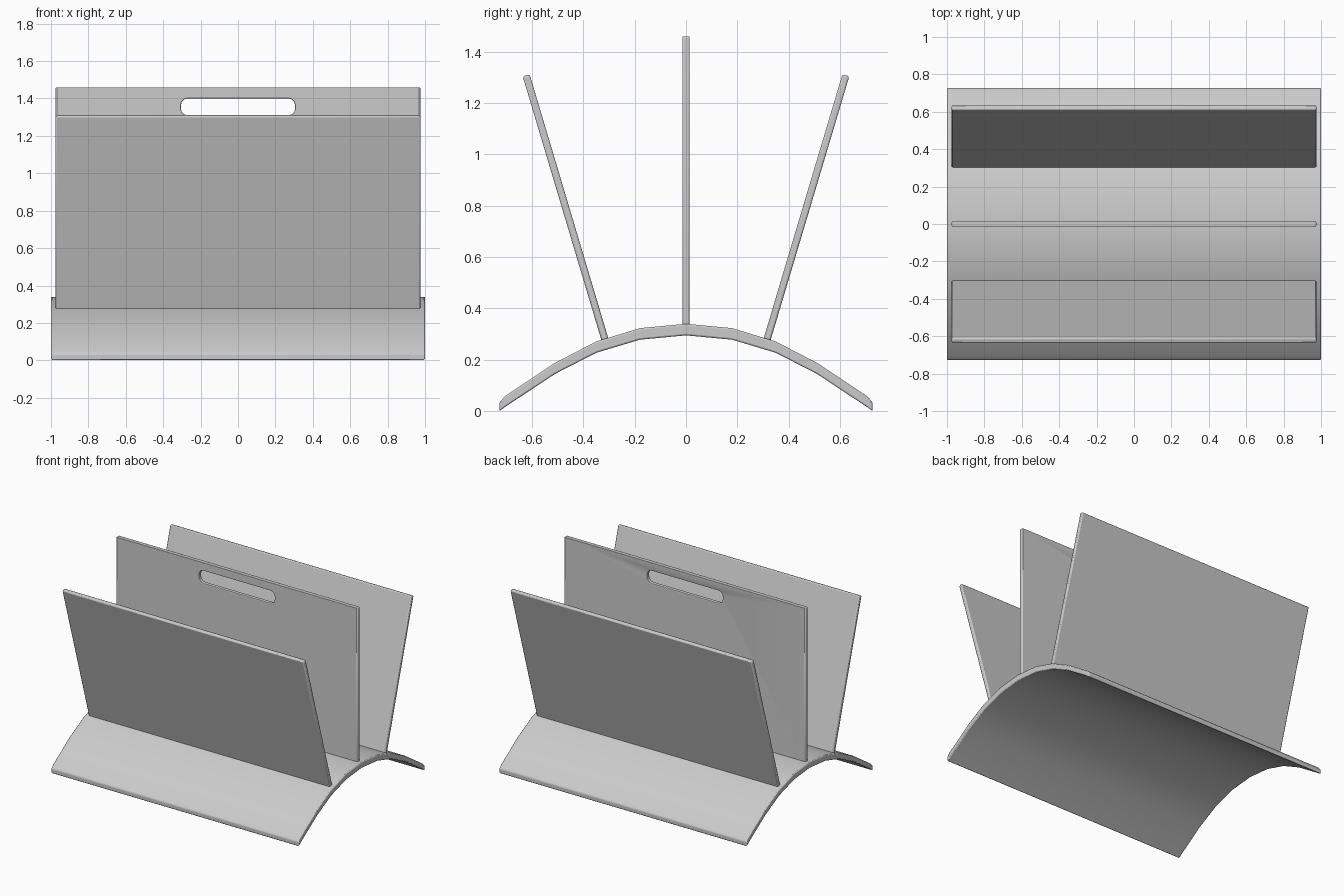
import bpy, bmesh, math
from mathutils import Matrix, Vector

if "Cube" in bpy.data.objects:
    bpy.data.objects.remove(bpy.data.objects["Cube"])

HALF_X = 0.975   # half panel width
THICK = 0.028    # panel thickness


def finish(ob, width):
    bev = ob.modifiers.new("edge_bevel", 'BEVEL')
    bev.width = width
    bev.segments = 2
    bev.limit_method = 'ANGLE'
    bev.angle_limit = math.radians(40)
    bpy.ops.object.select_all(action='DESELECT')
    ob.select_set(True)
    bpy.context.view_layer.objects.active = ob
    bpy.ops.object.shade_smooth_by_angle(angle=math.radians(35))


def mesh_object(name, bm):
    bmesh.ops.recalc_face_normals(bm, faces=bm.faces)
    me = bpy.data.meshes.new(name)
    bm.to_mesh(me)
    bm.free()
    ob = bpy.data.objects.new(name, me)
    bpy.context.collection.objects.link(ob)
    return ob


# Arched base: cross-section of quads between outer and inner curve, extruded in x
half = [((0.18, 0.323), (0.18, 0.278)),
        ((0.35, 0.271), (0.35, 0.227)),
        ((0.51, 0.188), (0.51, 0.145)),
        ((0.705, 0.058), (0.705, 0.016)),
        ((0.727, 0.034), (0.727, 0.0))]
pairs = [((-o[0], o[1]), (-i[0], i[1])) for o, i in reversed(half)]
pairs += [((0, 0.34), (0, 0.295))] + half
bm = bmesh.new()
rows = [[bm.verts.new((-1, y, z)) for y, z in p] for p in pairs]
faces = [bm.faces.new((a[0], b[0], b[1], a[1])) for a, b in zip(rows, rows[1:])]
ext = bmesh.ops.extrude_face_region(bm, geom=faces, use_keep_orig=True)
bmesh.ops.translate(bm, vec=(2, 0, 0),
                    verts=[g for g in ext["geom"] if isinstance(g, bmesh.types.BMVert)])
base = mesh_object("arched_base", bm)
finish(base, 0.006)


# Flat panel standing on its local origin, leaning about x
def panel(name, y, z, height, lean):
    bm = bmesh.new()
    bmesh.ops.create_cube(bm, size=1)
    bmesh.ops.scale(bm, vec=(2 * HALF_X, THICK, height), verts=bm.verts)
    bmesh.ops.translate(bm, vec=(0, 0, height / 2), verts=bm.verts)
    bmesh.ops.transform(bm, verts=bm.verts,
                        matrix=Matrix.Translation((0, y, z)) @ Matrix.Rotation(lean, 4, 'X'))
    return mesh_object(name, bm)


# Outer leaning panels
LEAN = math.radians(16.6)
for name, s in (("front_panel", -1), ("back_panel", 1)):
    finish(panel(name, s * 0.311, 0.262, 1.092, -s * LEAN), 0.007)

# Centre panel with a rounded handle slot
centre = panel("centre_panel", 0, 0.32, 1.14, 0)
bm = bmesh.new()
r = 0.035
ring = []
for cx, cz, start in ((0.305 - r, 1.40 - r, 0), (-0.305 + r, 1.40 - r, 90),
                      (-0.305 + r, 1.31 + r, 180), (0.305 - r, 1.31 + r, 270)):
    for k in range(4):
        a = math.radians(start + 30 * k)
        ring.append(bm.verts.new((cx + r * math.cos(a), -0.1, cz + r * math.sin(a))))
face = bm.faces.new(ring)
ext = bmesh.ops.extrude_face_region(bm, geom=[face], use_keep_orig=True)
bmesh.ops.translate(bm, vec=(0, 0.2, 0),
                    verts=[g for g in ext["geom"] if isinstance(g, bmesh.types.BMVert)])
cutter = mesh_object("handle_slot_cutter", bm)
cutter.hide_render = True
cutter.display_type = 'WIRE'
cut = centre.modifiers.new("handle_slot", 'BOOLEAN')
cut.operation = 'DIFFERENCE'
cut.solver = 'EXACT'
cut.object = cutter
finish(centre, 0.006)
